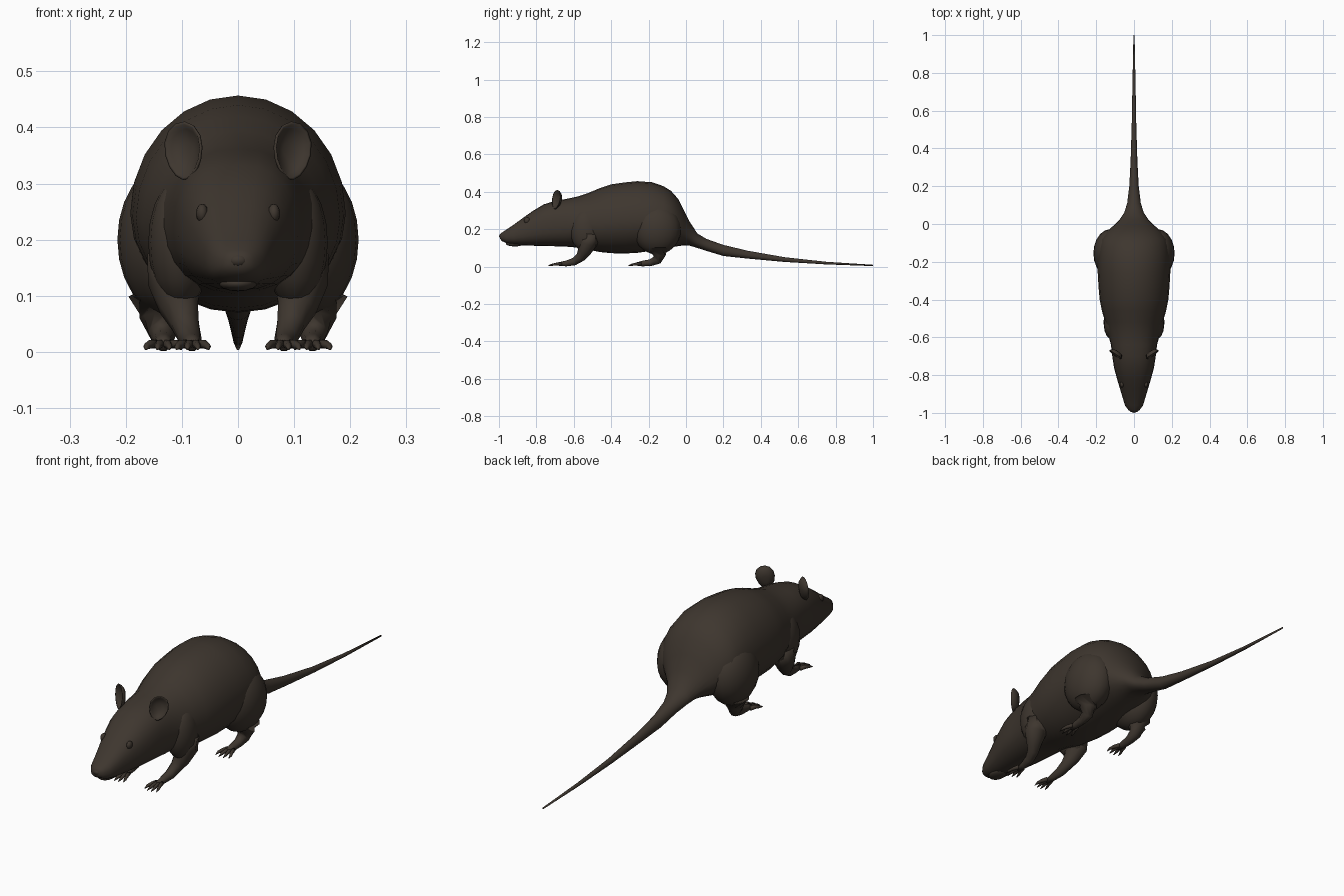
import bpy, bmesh, math
from mathutils import Vector, Matrix

if "Cube" in bpy.data.objects:
    bpy.data.objects.remove(bpy.data.objects["Cube"])

fur = bpy.data.materials.new("dark brown fur")
fur.diffuse_color = (0.048, 0.037, 0.028, 1)
fur.use_nodes = True
fur.node_tree.nodes["Principled BSDF"].inputs["Base Color"].default_value = fur.diffuse_color


def finish(bm, name, mirror=False):
    bmesh.ops.recalc_face_normals(bm, faces=bm.faces)
    me = bpy.data.meshes.new(name)
    bm.to_mesh(me)
    bm.free()
    me.materials.append(fur)
    me.shade_smooth()
    ob = bpy.data.objects.new(name, me)
    bpy.context.collection.objects.link(ob)
    if mirror:
        ob.modifiers.new("mirror", 'MIRROR').use_mirror_merge = False
    return ob


def loft(bm, rings):
    rows = [[bm.verts.new(p) for p in r] for r in rings]
    n = len(rows[0])
    for a, b in zip(rows, rows[1:]):
        for i in range(n):
            bm.faces.new((a[i], a[(i + 1) % n], b[(i + 1) % n], b[i]))
    bm.faces.new(rows[0])
    bm.faces.new(rows[-1])


def tube(bm, pts, sides=10):
    """Swept limb through (x, y, z, radius) points."""
    rings = []
    for i, p in enumerate(pts):
        a, b = pts[max(i - 1, 0)], pts[min(i + 1, len(pts) - 1)]
        d = Vector(b[:3]) - Vector(a[:3])
        side = d.cross(Vector((0, 0, 1)))
        side = side.normalized() if side.length > 1e-5 else Vector((1, 0, 0))
        up = side.cross(d).normalized()
        rings.append([Vector(p[:3]) + p[3] * (side * math.cos(t) + up * math.sin(t))
                      for t in (2 * math.pi * k / sides for k in range(sides))])
    loft(bm, rings)


def ball(bm, c, r, tilt=0, seg=16):
    m = (Matrix.Translation(c) @ Matrix.Rotation(tilt, 4, 'X')
         @ Matrix.Diagonal((*r, 1)))
    bmesh.ops.create_uvsphere(bm, u_segments=seg, v_segments=seg * 5 // 8, radius=1, matrix=m)


# Head, body and tail: (y, half width, top, bottom)
SECTIONS = [
    (-.995, .016, .172, .150), (-.985, .030, .182, .137), (-.96, .048, .198, .125),
    (-.92, .060, .225, .117), (-.87, .075, .262, .114), (-.82, .090, .297, .112),
    (-.76, .106, .333, .110), (-.70, .115, .352, .109), (-.64, .122, .362, .107),
    (-.58, .138, .375, .102), (-.52, .152, .395, .090), (-.46, .170, .420, .078),
    (-.40, .182, .440, .072), (-.33, .188, .450, .070), (-.26, .192, .457, .074),
    (-.18, .192, .451, .085), (-.12, .186, .430, .095), (-.08, .176, .405, .103),
    (-.04, .145, .360, .110), (-.01, .110, .300, .114), (.02, .078, .240, .112),
    (.06, .052, .178, .100), (.11, .036, .148, .084), (.20, .025, .116, .057),
    (.33, .018, .085, .043), (.53, .012, .050, .025), (.75, .008, .026, .012),
    (1.0, .003, .010, .003)]


def section(y, w, top, bot, n=24):
    e = 2 / 2.4 if y < -.6 else 1      # the head is a little squarer
    mid = bot + .45 * (top - bot)
    ring = []
    for k in range(n):
        t = 2 * math.pi * k / n
        c, s = math.cos(t), math.sin(t)
        h = top - mid if s > 0 else mid - bot
        ring.append((w * math.copysign(abs(c) ** e, c), y,
                     mid + h * math.copysign(abs(s) ** e, s)))
    return ring


bm = bmesh.new()
loft(bm, [section(*s) for s in SECTIONS])
finish(bm, "body_and_tail")

# Nose and lower lip
bm = bmesh.new()
ball(bm, (0, -.986, .163), (.018, .014, .012), seg=12)
finish(bm, "nose")
bm = bmesh.new()
ball(bm, (0, -.915, .122), (.034, .048, .014), seg=12)
finish(bm, "lower_lip")

# Eyes
bm = bmesh.new()
ball(bm, (.064, -.85, .247), (.011, .016, .017), seg=12)
finish(bm, "eye", True)

# Ears: cupped ovals facing forward and outward
bm = bmesh.new()
n = Vector((.55, -.82, .1)).normalized()
v = Vector((.22, .02, 1))
v = (v - n * v.dot(n)).normalized()
u = v.cross(n)
centre = Vector((.096, -.692, .358))
rings = []
for scale, depth in [(.3, -.020), (.7, -.016), (.95, -.004), (1, .003),
                     (.9, .003), (.75, -.005), (.3, -.012)]:
    ring = []
    for k in range(14):
        t = 2 * math.pi * k / 14
        wide = .039 * (1 + .15 * math.sin(t))
        ring.append(centre + n * depth + scale * (u * wide * math.cos(t)
                                                  + v * .053 * math.sin(t)))
    rings.append(ring)
loft(bm, rings)
finish(bm, "ear", True)


# Paws: toes fanned out and ending in claws
def toes(bm, x, y, length, spread):
    for k in range(4):
        f = (k - 1.5) / 1.5
        reach = length * (1 - .18 * abs(f))
        tip = x + spread * f
        root = x + spread * .45 * f
        tube(bm, [(root, y, .014, .009),
                  ((root + tip) / 2, y - reach * .4, .014, .008),
                  (tip, y - reach * .72, .010, .006),
                  (tip + .002 * f, y - reach, .004, .001)], 6)


# Front legs
bm = bmesh.new()
ball(bm, (.102, -.535, .195), (.058, .085, .115))
finish(bm, "shoulder", True)
bm = bmesh.new()
tube(bm, [(.108, -.52, .17, .054), (.113, -.525, .12, .048), (.105, -.545, .08, .036),
          (.094, -.565, .05, .026), (.086, -.60, .026, .021), (.082, -.64, .017, .016),
          (.081, -.68, .013, .011)])
toes(bm, .081, -.665, .078, .027)
finish(bm, "front_leg", True)

# Hind legs
bm = bmesh.new()
ball(bm, (.124, -.155, .20), (.091, .128, .135), seg=20)
finish(bm, "thigh", True)
bm = bmesh.new()
tube(bm, [(.140, -.145, .15, .068), (.142, -.145, .10, .056), (.138, -.145, .065, .038),
          (.134, -.155, .035, .026), (.133, -.19, .021, .019), (.133, -.23, .017, .016),
          (.133, -.26, .013, .011)])
toes(bm, .133, -.24, .075, .030)
finish(bm, "hind_leg", True)
